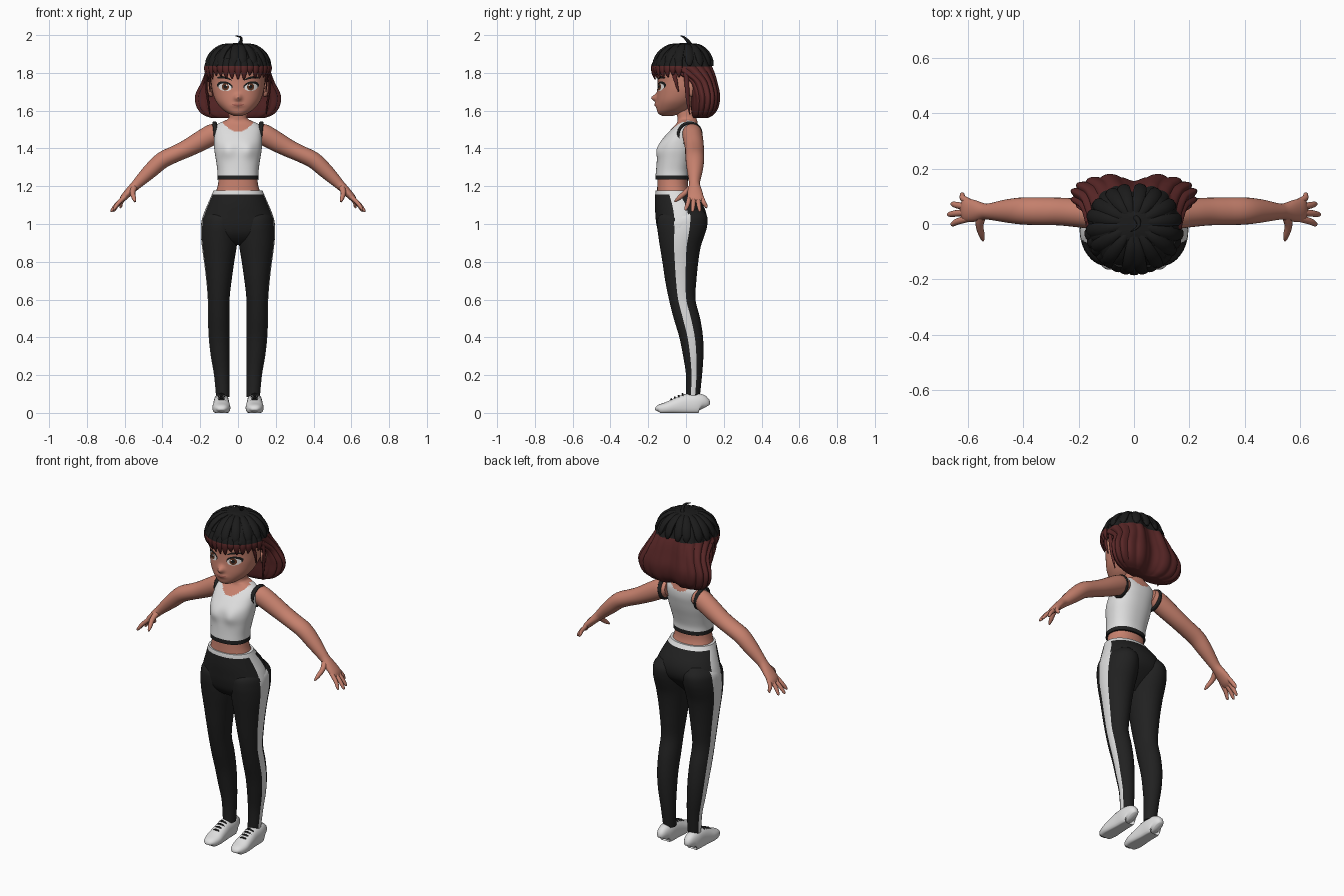
import bpy, bmesh, random
from math import sin, cos, pi, exp, radians
from mathutils import Vector
from mathutils.bvhtree import BVHTree

random.seed(4)
cube = bpy.data.objects.get("Cube")
if cube:
    bpy.data.objects.remove(cube)


def material(name, *rgb):
    mat = bpy.data.materials.new(name)
    mat.use_nodes = True
    mat.diffuse_color = (*rgb, 1)
    mat.node_tree.nodes["Principled BSDF"].inputs["Base Color"].default_value = (*rgb, 1)
    return mat


skin = material("skin", .57, .22, .155)
lip = material("lip", .38, .12, .09)
hair_red = material("hair red", .1, .02, .02)
hair_black = material("hair black", .011, .011, .011)
trouser_black = material("trouser black", .015, .015, .015)
fabric_white = material("fabric white", .74, .74, .74)
eye_white = material("eye white", .8, .76, .74)
iris_brown = material("iris brown", .12, .035, .015)

X, Y = Vector((1, 0, 0)), Vector((0, 1, 0))


def spline(rows, steps):
    """Smooth curve through the rows, whatever their length."""
    out = []
    for i in range(len(rows) - 1):
        p0, p1, p2, p3 = rows[max(i - 1, 0)], rows[i], rows[i + 1], rows[min(i + 2, len(rows) - 1)]
        for s in range(steps):
            t = s / steps
            out.append([b + t / 2 * (c - a + t * (2 * a - 5 * b + 4 * c - d + t * (3 * (b - c) + d - a)))
                        for a, b, c, d in zip(p0, p1, p2, p3)])
    return out + [list(rows[-1])]


def finish(name, bm, mats):
    bmesh.ops.recalc_face_normals(bm, faces=bm.faces)
    mesh = bpy.data.meshes.new(name)
    bm.to_mesh(mesh)
    bm.free()
    for mat in mats:
        mesh.materials.append(mat)
    for poly in mesh.polygons:
        poly.use_smooth = True
    mesh.set_sharp_from_angle(angle=radians(50))
    obj = bpy.data.objects.new(name, mesh)
    bpy.context.scene.collection.objects.link(obj)
    return obj


def loft(name, rows, mats, rule=None, n=32, steps=4, ref=None, power=1, shape=None, side=1):
    """Skin rings (x, y, z, radius, radius): level rings, or along the path if ref is given."""
    bm = bmesh.new()
    rows = spline(rows, steps)
    centres = [Vector(r[:3]) for r in rows]
    rings = []
    for i, row in enumerate(rows):
        a, b = X, Y
        if ref:
            t = (centres[min(i + 1, len(rows) - 1)] - centres[max(i - 1, 0)]).normalized()
            b = (ref - t * ref.dot(t)).normalized()
            a = t.cross(b)
        ring = []
        for j in range(n):
            th = 2 * pi * j / n
            c, s = [(abs(f) ** power) * (1 if f > 0 else -1) for f in (cos(th), sin(th))]
            v = centres[i] + a * row[3] * c + b * row[4] * s
            if shape:
                v = shape(v, th)
            v.x *= side
            ring.append(bm.verts.new(v))
        rings.append(ring)
    for lower, upper in zip(rings, rings[1:]):
        for j in range(n):
            k = (j + 1) % n
            face = bm.faces.new((lower[j], lower[k], upper[k], upper[j]))
            if rule:
                face.material_index = rule(face.calc_center_median(), 2 * pi * (j + .5) / n)
    for ring in (rings[0], rings[-1]):
        face = bm.faces.new(ring)
        if rule:
            face.material_index = rule(face.calc_center_median(), pi / 2)
    return finish(name, bm, mats)


def level(rows):
    """Rows (z, half width, front y, back y) to centred rings."""
    return [(0, (f + b) / 2, z, w, (b - f) / 2) for z, w, f, b in rows]


# Head, with nose and mouth swellings
def face_shape(v, th):
    if v.y < -.05:
        v.y -= .03 * exp(-(v.x / .017) ** 2 - ((v.z - 1.668) / .018) ** 2)
        v.y -= .009 * exp(-(v.x / .03) ** 2 - ((v.z - 1.63) / .012) ** 2)
    return v


head = loft("head", level([
    (1.572, .02, -.125, -.07), (1.585, .05, -.147, -.03), (1.61, .085, -.155, .02),
    (1.65, .117, -.156, .06), (1.7, .135, -.153, .1), (1.75, .142, -.15, .12),
    (1.82, .142, -.147, .12), (1.88, .11, -.11, .09), (1.92, .05, -.05, .05)]),
    [skin], n=96, steps=6, power=.93, shape=face_shape)
surface = BVHTree.FromPolygons([v.co for v in head.data.vertices],
                               [tuple(p.vertices) for p in head.data.polygons])


def patch(name, side, cx, cz, rx, rz, lift, mat, tilt=0, bend=0):
    """Thin oval plate laid on the face."""
    bm = bmesh.new()

    def spot(u, w):
        x, z = side * (cx + rx * u), cz + rz * w + tilt * u + bend * u * u
        hit = surface.ray_cast(Vector((x, -1, z)), Y)[0]
        return bm.verts.new(hit - Y * lift)

    n = 24
    middle = spot(0, 0)
    rings = [[spot(r * cos(2 * pi * j / n), r * sin(2 * pi * j / n)) for j in range(n)]
             for r in (.25, .5, .75, 1)]
    for j in range(n):
        k = (j + 1) % n
        bm.faces.new((middle, rings[0][j], rings[0][k]))
        for inner, outer in zip(rings, rings[1:]):
            bm.faces.new((inner[j], outer[j], outer[k], inner[k]))
    obj = finish(name, bm, [mat])
    if obj.data.polygons[0].normal.y > 0:
        obj.data.flip_normals()


patch("lips", 1, 0, 1.63, .032, .007, .002, lip, bend=.003)

# Torso with neck, top and hem band
def bust(v, th):
    if v.y < -.05:
        v.y -= .012 * exp(-((abs(v.x) - .055) / .035) ** 2 - ((v.z - 1.39) / .04) ** 2)
    return v


def top_colour(c, th):
    neckline = (1.487 if c.y < 0 else 1.505) + 8 * c.x * c.x
    return 0 if c.z > neckline else 2 if c.z < 1.258 else 1


loft("torso_and_top", level([
    (1.235, .11, -.162, .02), (1.258, .109, -.161, .02), (1.29, .11, -.158, .022),
    (1.34, .117, -.154, .035), (1.39, .125, -.15, .05), (1.43, .127, -.138, .06),
    (1.47, .127, -.108, .068), (1.505, .125, -.075, .068), (1.53, .107, -.052, .062),
    (1.545, .075, -.045, .06), (1.56, .05, -.045, .055), (1.6, .046, -.05, .05),
    (1.66, .045, -.05, .05)]), [skin, fabric_white, trouser_black],
    top_colour, n=80, steps=6, power=.88, shape=bust)
loft("midriff", level([(1.15, .125, -.155, .03), (1.2, .108, -.152, .012), (1.26, .1, -.15, .01)]),
     [skin], power=.92)


# Trousers: hips and legs with a white side stripe
def hip_colour(c, th):
    return 1 if c.z > 1.155 or abs(cos(th)) > cos(.26) else 0


def leg_colour(c, th):
    return 1 if cos(th) > cos(.32) else 0


trousers = [trouser_black, fabric_white]
loft("hips", level([
    (1.177, .13, -.16, .03), (1.155, .139, -.163, .045), (1.1, .163, -.165, .09),
    (1.05, .183, -.162, .108), (1, .195, -.157, .1), (.95, .186, -.143, .06),
    (.91, .13, -.11, .02), (.89, .05, -.07, 0)]), trousers, hip_colour, n=48, steps=5, power=.95)

leg_rows = [(1.08, .15, .04, -.1, .08), (1.04, .186, .004, -.145, .112), (.99, .195, 0, -.152, .112),
            (.94, .196, .001, -.147, .098), (.88, .191, .007, -.138, .078), (.8, .18, .02, -.125, .065),
            (.7, .168, .034, -.11, .055), (.6, .16, .045, -.09, .05), (.5, .159, .045, -.065, .075),
            (.4, .155, .045, -.035, .09), (.3, .144, .045, -.015, .092), (.2, .127, .045, 0, .085),
            (.085, .116, .046, 0, .073)]
legs = [((o + i) / 2, (f + b) / 2, z, (o - i) / 2, (b - f) / 2) for z, o, i, f, b in leg_rows]

arm = [(.09, .03, 1.485, .04, .045), (.13, .033, 1.476, .055, .053), (.2, .04, 1.438, .053, .052),
       (.27, .045, 1.4, .047, .05), (.33, .046, 1.372, .044, .05), (.4, .047, 1.338, .044, .049),
       (.46, .047, 1.285, .04, .042), (.515, .045, 1.232, .031, .031), (.54, .045, 1.207, .026, .029),
       (.575, .047, 1.172, .022, .039), (.605, .05, 1.14, .018, .042), (.62, .05, 1.122, .01, .034)]
# Finger base y, then tip position
fingers = {"index": (.02, .66, 0, 1.072), "middle": (.042, .672, .035, 1.064),
           "ring": (.062, .66, .072, 1.066), "little": (.08, .626, .106, 1.085)}
shoe = [(y, h, w) for y, h, w in (
    (-.152, .022, .015), (-.143, .042, .034), (-.1, .058, .047), (-.05, .08, .045),
    (0, .1, .042), (.05, .104, .041), (.082, .095, .034), (.093, .06, .018))]

for side, word in ((1, "left_"), (-1, "right_")):
    loft(word + "leg", legs, trousers, leg_colour, n=40, side=side)
    loft(word + "arm", arm, [skin], ref=Y, side=side, n=24)

    # Hand
    for name, (y, tx, ty, tz) in fingers.items():
        loft(word + name + "_finger", [
            (.595, y, 1.148, .012, .012), ((.61 + tx) / 2, (y + ty) / 2, (1.146 + tz) / 2, .011, .012),
            (tx - .006, ty, tz + .01, .008, .009), (tx, ty, tz, .003, .004)],
            [skin], ref=Y, n=12, side=side)
    loft(word + "thumb", [(.55, .03, 1.195, .016, .018), (.558, -.005, 1.165, .014, .014),
                          (.55, -.04, 1.135, .011, .011), (.545, -.06, 1.118, .004, .004)],
         [skin], ref=X, n=12, side=side)

    # Armhole trim
    loop = [2 * pi * i / 16 for i in range(17)]
    loft(word + "armhole_trim",
         [(.118 + .006 * sin(t), .02 + .06 * cos(t), 1.477 + .058 * sin(t), .008, .012) for t in loop],
         [trouser_black], ref=X, n=10, steps=2, side=side)

    # Shoe and laces
    def flat_sole(v, th):
        v.z = max(v.z, 0)
        return v
    loft(word + "shoe", [(.088, y, h * .42, h * .58, w) for y, h, w in shoe],
         [fabric_white], ref=X, n=28, power=.85, shape=flat_sole, side=side)
    for i in range(4):
        y, z = -.075 + .02 * i, .073 + .009 * i
        loft(word + "lace_%d" % (i + 1),
             [(.064, y, z - .012, .004, .004), (.088, y - .004, z, .005, .005),
              (.112, y, z - .012, .004, .004)], [trouser_black], ref=Y, n=8, side=side)

    # Ear, eye and brow
    loft(word + "ear", [(.142, .03, 1.675, .006, .008), (.148, .025, 1.69, .012, .016),
                        (.154, .02, 1.73, .013, .026), (.152, .02, 1.752, .009, .018),
                        (.148, .02, 1.762, .003, .006)], [skin], n=16, side=side)
    patch(word + "lashes", side, .07, 1.731, .041, .024, .0015, hair_black, tilt=.005)
    patch(word + "eyeball", side, .069, 1.724, .035, .02, .003, eye_white, tilt=.003)
    patch(word + "iris", side, .067, 1.726, .019, .019, .0045, iris_brown)
    patch(word + "pupil", side, .067, 1.727, .01, .01, .006, hair_black)
    patch(word + "eye_glint", side, .06, 1.734, .004, .004, .0075, eye_white)
    patch(word + "brow", side, .073, 1.776, .04, .006, .003, hair_black, tilt=.006, bend=-.009)

    # Loose strands by the ear
    loft(word + "temple_strand", [(.14, -.07, 1.82, .008, .014), (.152, -.055, 1.76, .006, .01),
                                  (.148, -.04, 1.7, .002, .003)], [hair_red], ref=Y, n=8, side=side)
    loft(word + "ear_strand", [(.165, 0, 1.81, .008, .014), (.168, .005, 1.73, .007, .012),
                               (.158, .01, 1.65, .006, .009), (.15, .02, 1.58, .002, .003)],
         [hair_red], ref=Y, n=8, side=side)


# Hair: bob with grooved locks, black above red
def hair_shape(v, th):
    depth = max(0, min(1, (1.95 - v.z) / .1))
    f = 1 - .055 * depth * (1 - abs(sin(9 * th)))
    v.x *= f
    v.y = .04 + (v.y - .04) * f
    if v.y > .05:
        v.y -= .03 * depth * exp(-(v.x / .04) ** 2)
    return v


def hair_colour(c, th):
    return 1 if c.z > 1.835 else 0


hair = [hair_red, hair_black]
loft("hair_bob", level([
    (1.958, .02, -.03, .03), (1.945, .09, -.07, .06), (1.91, .137, -.125, .105),
    (1.87, .16, -.157, .13), (1.835, .17, -.172, .147), (1.8, .178, -.1, .16),
    (1.75, .197, -.01, .172), (1.68, .23, .02, .185), (1.62, .222, .025, .177),
    (1.58, .19, .03, .152), (1.56, .14, .04, .12)]), hair, hair_colour,
    n=144, steps=5, power=.86, shape=hair_shape)


def hair_lock(name, angle, stations):
    """Lock running outward from the crown; stations are (reach, z, thickness, width)."""
    d = Vector((sin(angle), -cos(angle), 0))
    reach_y = .17 if d.y < 0 else .14
    loft(name, [(d.x * .168 * r, d.y * reach_y * r, z, t, w) for r, z, t, w in stations],
         hair, hair_colour, n=10, ref=Vector((cos(angle), sin(angle), 0)))


for i in range(16):
    hair_lock("crown_lock_%d" % (i + 1), 2 * pi * (i + .5) / 16 + random.uniform(-.08, .08), [
        (.15, 1.945, .008, .01), (.5, 1.94, .012, .02), (.8, 1.907, .013, .024),
        (.96, 1.865, .012, .022), (1.01, 1.837, .005, .008)])
for i in range(15):
    drop = random.uniform(0, .03)
    hair_lock("fringe_lock_%d" % (i + 1), radians(-77 + 11 * i), [
        (.93, 1.875, .008, .016), (1.02, 1.835, .011, .021),
        (1.02, 1.812 - drop / 2, .008, .015), (.97, 1.79 - drop, .002, .003)])

# Small curl on the crown
loft("crown_curl", [(0, .03, 1.94, .012, .012), (.016, .01, 1.968, .009, .009),
                    (.014, -.01, 1.988, .006, .006), (-.012, -.028, 1.996, .002, .002)],
     [hair_black], ref=X, n=10)
